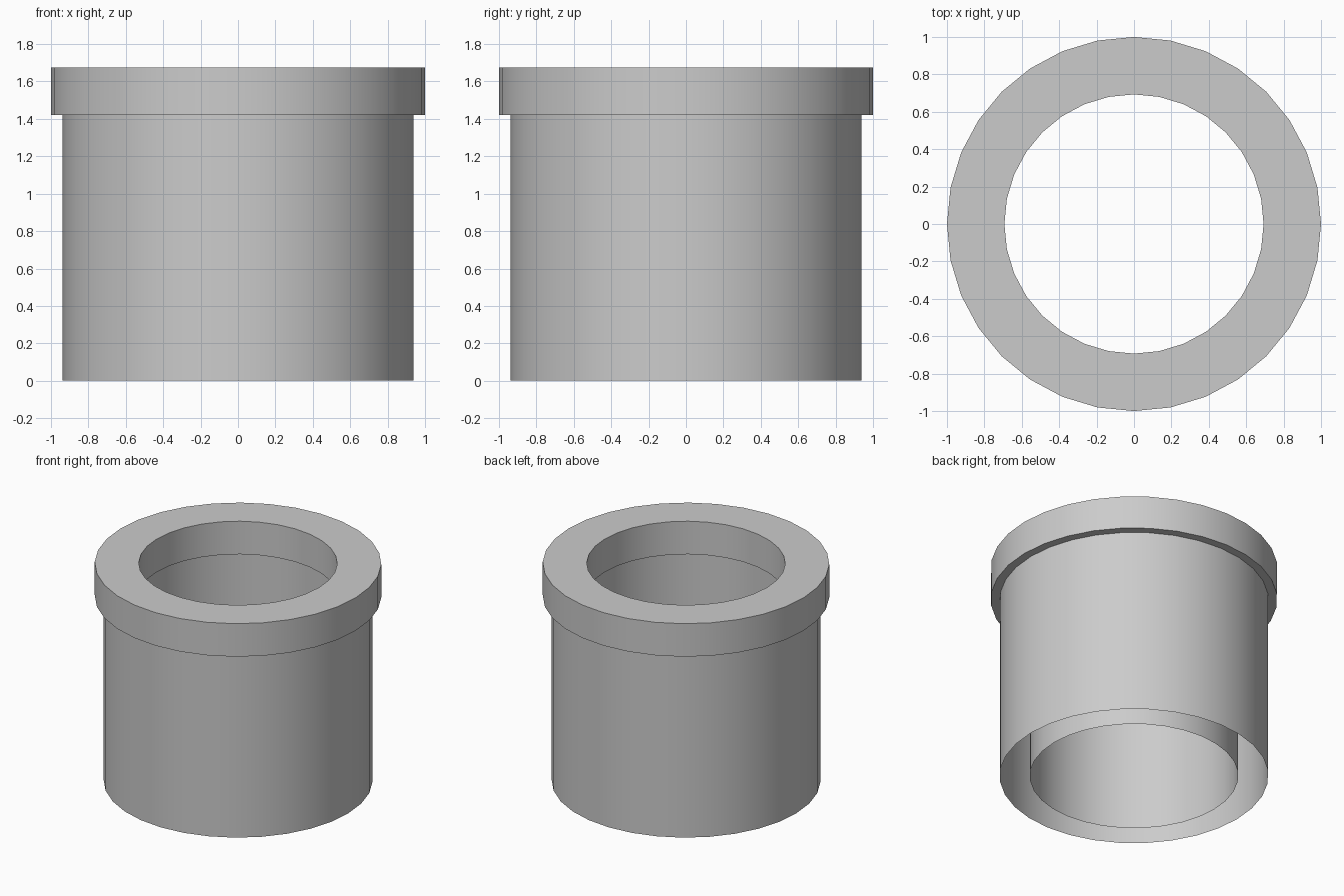
import bpy, bmesh
from math import cos, sin, pi

if "Cube" in bpy.data.objects:
    bpy.data.objects.remove(bpy.data.objects["Cube"])

SIDES = 32

def lathe(name, profile, closed=False):
    """Spin an (r, z) profile around z; counter-clockwise order gives outward normals."""
    bm = bmesh.new()
    rings = [[bm.verts.new((r * cos(2 * pi * i / SIDES), r * sin(2 * pi * i / SIDES), z))
              for i in range(SIDES)] for r, z in profile]
    pairs = list(zip(rings, rings[1:]))
    if closed:
        pairs.append((rings[-1], rings[0]))
    for a, b in pairs:
        for i in range(SIDES):
            j = (i + 1) % SIDES
            bm.faces.new((a[i], a[j], b[j], b[i]))
    mesh = bpy.data.meshes.new(name)
    bm.to_mesh(mesh)
    bm.free()
    obj = bpy.data.objects.new(name, mesh)
    bpy.context.collection.objects.link(obj)
    bpy.ops.object.select_all(action='DESELECT')
    obj.select_set(True)
    bpy.context.view_layer.objects.active = obj
    bpy.ops.object.shade_smooth_by_angle(angle=pi / 6)
    return obj

BASE, LEDGE, TOP = 0.0, 1.422, 1.676

# Collar: solid ring with the narrow opening
lathe("collar", [(0.693, LEDGE), (1.0, LEDGE), (1.0, TOP), (0.693, TOP)], closed=True)

# Sleeve: two thin walls, open at the bottom
lathe("outer_wall", [(0.938, BASE), (0.938, LEDGE)])
lathe("inner_wall", [(0.728, LEDGE), (0.728, BASE)])
